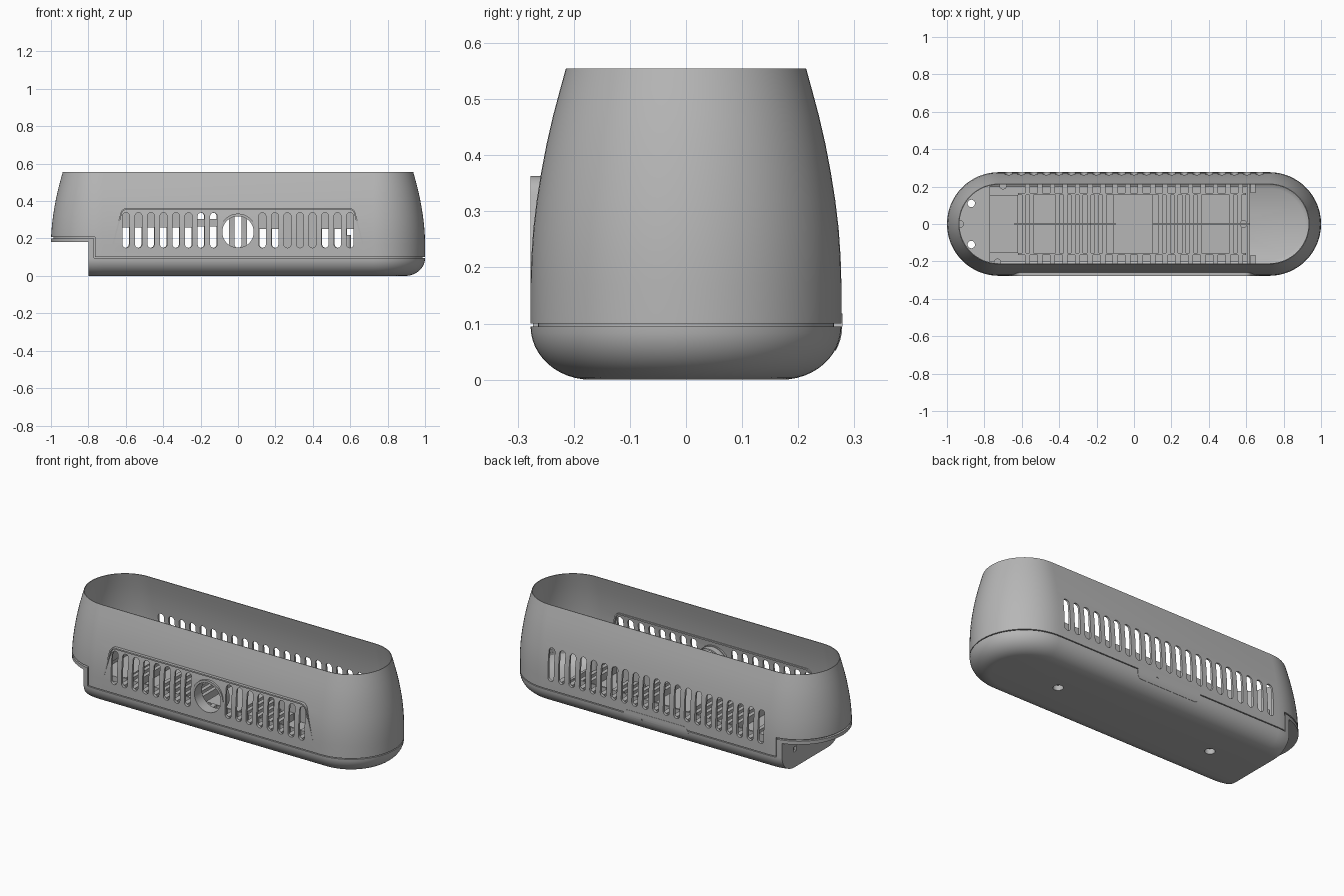
import bpy, bmesh, math
from math import sin, cos, pi

cube = bpy.data.objects.get("Cube")
if cube:
    bpy.data.objects.remove(cube, do_unlink=True)

TONE = (0.47, 0.47, 0.47, 1)
grey = bpy.data.materials.new("plain_grey")
grey.use_nodes = True
grey.diffuse_color = TONE
grey.node_tree.nodes["Principled BSDF"].inputs["Base Color"].default_value = TONE

STRAIGHT = 0.723   # half length between the round ends
PITCH = 0.067      # spacing of the vent slots


def finish(name, bm):
    bmesh.ops.recalc_face_normals(bm, faces=bm.faces)
    mesh = bpy.data.meshes.new(name)
    bm.to_mesh(mesh)
    bm.free()
    mesh.materials.append(grey)
    ob = bpy.data.objects.new(name, mesh)
    bpy.context.collection.objects.link(ob)
    return ob


def stadium_loft(name, profile, tube=False, n=32):
    """Loft long round-ended rings through (radius, height) pairs."""
    bm = bmesh.new()
    rings = []
    for r, z in profile:
        ring = []
        for side, start in ((1, -pi / 2), (-1, pi / 2)):
            for i in range(n + 1):
                a = start + pi * i / n
                ring.append(bm.verts.new((side * STRAIGHT + r * cos(a), r * sin(a), z)))
        rings.append(ring)
    pairs = list(zip(rings, rings[1:]))
    if tube:
        pairs.append((rings[-1], rings[0]))
    else:
        bm.faces.new(rings[0])
        bm.faces.new(rings[-1])
    for a, b in pairs:
        for i in range(len(a)):
            j = (i + 1) % len(a)
            bm.faces.new((a[i], a[j], b[j], b[i]))
    return finish(name, bm)


def prism(name, outlines, y0, y1):
    """Extrude outlines drawn in x and z along y."""
    bm = bmesh.new()
    for pts in outlines:
        face = bm.faces.new([bm.verts.new((x, y0, z)) for x, z in pts])
        out = bmesh.ops.extrude_face_region(bm, geom=[face])["geom"]
        moved = [v for v in out if isinstance(v, bmesh.types.BMVert)]
        bmesh.ops.translate(bm, verts=moved, vec=(0, y1 - y0, 0))
    return finish(name, bm)


def boxes(name, spans):
    """Join boxes given as (x0, x1, y0, y1, z0, z1)."""
    bm = bmesh.new()
    for x0, x1, y0, y1, z0, z1 in spans:
        vs = bmesh.ops.create_cube(bm, size=1)["verts"]
        bmesh.ops.scale(bm, verts=vs, vec=(x1 - x0, y1 - y0, z1 - z0))
        bmesh.ops.translate(bm, verts=vs, vec=((x0 + x1) / 2, (y0 + y1) / 2, (z0 + z1) / 2))
    return finish(name, bm)


def cylinder(name, r, x, y, z0, z1):
    bm = bmesh.new()
    vs = bmesh.ops.create_cone(bm, cap_ends=True, segments=24, radius1=r, radius2=r, depth=z1 - z0)["verts"]
    bmesh.ops.translate(bm, verts=vs, vec=(x, y, (z0 + z1) / 2))
    return finish(name, bm)


def combine(ob, cutter, operation="DIFFERENCE", keep=False):
    mod = ob.modifiers.new("cut", "BOOLEAN")
    mod.object, mod.operation, mod.solver = cutter, operation, "EXACT"
    bpy.context.view_layer.objects.active = ob
    bpy.ops.object.modifier_apply(modifier=mod.name)
    if not keep:
        bpy.data.objects.remove(cutter, do_unlink=True)


def arc(cx, cz, r, a0, a1, n=10):
    return [(cx + r * cos(a0 + (a1 - a0) * i / n), cz + r * sin(a0 + (a1 - a0) * i / n)) for i in range(n + 1)]


def circle(cx, cz, r, n=48):
    return arc(cx, cz, r, 0, 2 * pi * (n - 1) / n, n - 1)


def slot(x, z0=0.15, z1=0.338, r=0.019):
    return arc(x, z1 - r, r, 0, pi) + arc(x, z0 + r, r, pi, 2 * pi)


def bezel_outline(d):
    """Trapezoid with rounded upper corners, shrunk by d."""
    right = [(0.685 - d, 0.12)] + arc(0.592, 0.325, 0.038 - d, 0.15, pi / 2, 8)
    return right + [(-x, z) for x, z in reversed(right)]


# Upper shell: thin tapering wall
outer = [(0.277, 0.10), (0.277, 0.17), (0.2755, 0.22), (0.272, 0.27), (0.266, 0.32),
         (0.258, 0.37), (0.2485, 0.42), (0.237, 0.47), (0.225, 0.515), (0.214, 0.555)]
inner = [(r - 0.004 - 0.014 * (0.555 - z) / 0.455, z) for r, z in reversed(outer)]
shell = stadium_loft("upper_shell", outer + inner, tube=True)
combine(shell, boxes("step_cutter", [(-1.2, -0.765, -0.5, 0.5, -0.1, 0.208)]))

# Raised bezel and round opening on the front
bezel = prism("front_bezel", [bezel_outline(0)], -0.277, -0.243)
combine(bezel, prism("bezel_cutter", [bezel_outline(0.008)], -0.4, -0.1))
CZ = 0.235
arch = [(-0.098, 0.102), (0.098, 0.102)] + arc(0, CZ, 0.098, 0, pi, 32)
collar = prism("port_collar", [arch], -0.2775, -0.245)
tube = prism("port_tube", [circle(0, CZ, 0.094)], -0.277, -0.21)
hole = prism("port_cutter", [circle(0, CZ, 0.084)], -0.5, -0.1)
for part in (shell, collar, tube):
    combine(part, hole, keep=True)
bpy.data.objects.remove(hole, do_unlink=True)

# Vent slots on both long sides
front_slots = [slot(s * (0.13 + PITCH * i)) for s in (-1, 1) for i in range(8)]
combine(shell, prism("front_slot_cutter", front_slots, -0.4, -0.15))
combine(shell, prism("back_slot_cutter", [slot(PITCH * i) for i in range(-10, 11)], 0.15, 0.4))

# Base: rounded bowl with a stepped left end
curve = [(0.17 + 0.107 * sin(t * pi / 24), 0.095 * (1 - cos(t * pi / 24))) for t in range(13)]
base = stadium_loft("base", curve + [(0.277, 0.25)])
combine(base, prism("base_step", [[(-1.1, 0.18), (-0.8, 0.18), (-0.8, -0.1), (1.1, -0.1), (1.1, 0.095),
                                   (-0.77, 0.095), (-0.77, 0.2), (-1.1, 0.2)]], -0.5, 0.5), "INTERSECT")
cavity = stadium_loft("cavity_cutter", [(0.19, 0.03), (0.225, 0.05), (0.245, 0.08), (0.245, 0.15)])
combine(cavity, boxes("cavity_limit", [(-1.2, -0.775, -0.5, 0.5, -0.1, 0.5)]))
combine(base, cavity)

# Screw holes in the flange, underside and end wall
for x, y, r in ((-0.87, 0.11, 0.02), (-0.87, -0.11, 0.02), (-0.5, 0, 0.027), (0.5, 0, 0.027)):
    combine(base, cylinder("screw_cutter", r, x, y, -0.1, 0.3))
combine(base, boxes("end_hole_cutter", [(-0.9, -0.785, y - 0.014, y + 0.014, 0.09, 0.118) for y in (-0.15, 0.15)]))

# Recessed lip that fills the seam
lip = stadium_loft("seam_lip", [(0.264, 0.05), (0.264, 0.25), (0.246, 0.25), (0.246, 0.05)], tube=True)
combine(lip, prism("lip_limit", [[(-1.1, 0.19), (-0.785, 0.19), (-0.785, 0.08), (1.1, 0.08), (1.1, 0.115),
                                  (-0.755, 0.115), (-0.755, 0.22), (-1.1, 0.22)]], -0.5, 0.5), "INTERSECT")

# Small latch plate on the back, following the base curve
latch = prism("back_latch", [arc(0.175, 0.085, 0.033, -pi / 2, pi / 2) + arc(-0.175, 0.085, 0.033, pi / 2, 3 * pi / 2)],
              0.24, 0.3)
combine(latch, stadium_loft("latch_limit", [(r + 0.0015, z) for r, z in curve] + [(0.2785, 0.25)]), "INTERSECT")
combine(latch, prism("latch_hole", [circle(0.08, 0.085, 0.009, 16)], 0.265, 0.32))

# Inner tray with ribs
tray = [(-0.775, 0.62, -0.2, 0.2, 0.03, 0.1), (0.605, 0.62, -0.21, 0.21, 0.08, 0.14),
        (-0.775, -0.62, -0.155, 0.155, 0.09, 0.13), (-0.11, 0.1, -0.155, 0.155, 0.09, 0.13)]
for i in range(-9, 10):
    x = PITCH * (i + 0.5)
    for s in (-1, 1):
        y0, y1 = sorted((s * 0.165, s * 0.25))
        tray.append((x - 0.014, x + 0.014, y0, y1, 0.09, 0.145))
for start, count in ((-0.6, 2), (-0.42, 7), (0.13, 6), (0.51, 2)):
    for i in range(count):
        x = start + 0.042 * i
        tray.append((x, x + 0.022, -0.155, 0.155, 0.09, 0.14))
for s in (-1, 1):
    tray.append((-0.62, 0.6, s * 0.16 - 0.005, s * 0.16 + 0.005, 0.09, 0.142))
tray_ob = boxes("inner_tray", tray)
pegs = [cylinder("tray_peg", 0.02, x, y, z, 0.22) for x, y, z in
        ((-0.93, 0, 0.19), (-0.7, 0.205, 0.09), (-0.73, -0.205, 0.09), (0.585, 0, 0.09))]

# Thin upright divider inside
divider = boxes("inner_divider", [(x0, x1, -0.006, 0.006, z0, z1) for x0, x1, z0, z1 in
                                  ((-0.64, -0.23, 0.258, 0.342), (-0.23, -0.1, 0.265, 0.305),
                                   (0.23, 0.44, 0.09, 0.342), (0.1, 0.23, 0.25, 0.342), (0.44, 0.62, 0.25, 0.342))])

# Smooth curved parts, keeping edges crisp
bpy.ops.object.select_all(action="DESELECT")
for ob in [shell, bezel, collar, tube, base, lip, latch] + pegs:
    ob.select_set(True)
    bpy.context.view_layer.objects.active = ob
bpy.ops.object.shade_smooth_by_angle(angle=math.radians(30))
